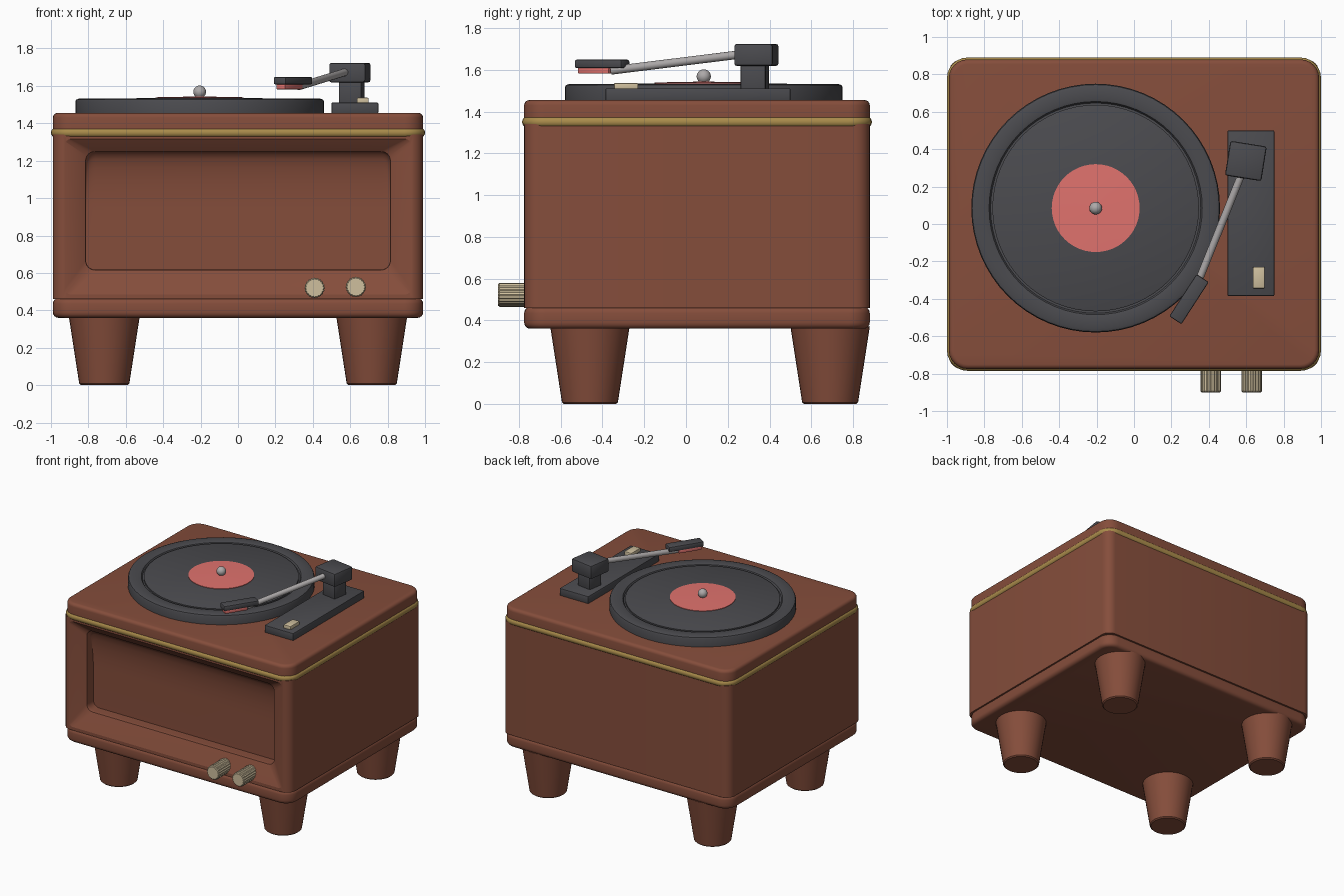
import bpy, bmesh, math
from mathutils import Vector, Matrix

cube = bpy.data.objects.get("Cube")
if cube:
    bpy.data.objects.remove(cube, do_unlink=True)


def material(name, rgb):
    m = bpy.data.materials.new(name)
    m.use_nodes = True
    m.diffuse_color = (*rgb, 1)
    bsdf = m.node_tree.nodes["Principled BSDF"]
    bsdf.inputs["Base Color"].default_value = (*rgb, 1)
    bsdf.inputs["Roughness"].default_value = 0.6
    return m


WOOD = material("walnut wood", (0.235, 0.075, 0.044))
DARK = material("charcoal", (0.07, 0.07, 0.078))
GOLD = material("brass", (0.40, 0.26, 0.07))
CREAM = material("cream", (0.62, 0.52, 0.34))
SILVER = material("silver", (0.42, 0.40, 0.40))
RED = material("label red", (0.75, 0.17, 0.155))


def finish(name, bm, mat, angle=35):
    bmesh.ops.recalc_face_normals(bm, faces=bm.faces)
    mesh = bpy.data.meshes.new(name)
    bm.to_mesh(mesh)
    bm.free()
    mesh.materials.append(mat)
    ob = bpy.data.objects.new(name, mesh)
    bpy.context.collection.objects.link(ob)
    smooth(ob, angle)
    return ob


def smooth(ob, angle=35):
    bpy.ops.object.select_all(action='DESELECT')
    ob.select_set(True)
    bpy.context.view_layer.objects.active = ob
    bpy.ops.object.shade_smooth_by_angle(angle=math.radians(angle))


def rounded(a0, a1, b0, b1, r, n=6):
    """Outline of a rounded rectangle."""
    pts = []
    corners = [(a1 - r, b1 - r), (a0 + r, b1 - r), (a0 + r, b0 + r), (a1 - r, b0 + r)]
    for k, (a, b) in enumerate(corners):
        for i in range(n + 1):
            t = (k + i / n) * math.pi / 2
            pts.append((a + r * math.cos(t), b + r * math.sin(t)))
    return pts


def loft(name, loops, mat, angle=35):
    """Skin a stack of equal-length loops and cap both ends."""
    bm = bmesh.new()
    rings = [[bm.verts.new(p) for p in loop] for loop in loops]
    for lo, hi in zip(rings, rings[1:]):
        for i in range(len(lo)):
            j = (i + 1) % len(lo)
            bm.faces.new((lo[i], lo[j], hi[j], hi[i]))
    bm.faces.new(rings[0])
    bm.faces.new(rings[-1])
    return finish(name, bm, mat, angle)


def slab(name, profile, radius, mat, angle=35):
    """Cabinet layer; profile is (outset, z)."""
    loops = []
    for o, z in profile:
        outline = rounded(-0.99 - o, 0.99 + o, -0.775 - o, 0.88 + o, radius + o)
        loops.append([(x, y, z) for x, y in outline])
    return loft(name, loops, mat, angle)


def lathe(name, profile, mat, centre, n=48, axis='Z', angle=35):
    """Turned part; profile is (radius, height)."""
    loops = [[(r * math.cos(2 * math.pi * i / n), r * math.sin(2 * math.pi * i / n), h)
              for i in range(n)] for r, h in profile]
    ob = loft(name, loops, mat, angle)
    turn = Matrix.Rotation(math.pi / 2, 4, 'X') if axis == 'Y' else Matrix()
    ob.data.transform(Matrix.Translation(centre) @ turn)
    return ob


def box(name, size, centre, mat, turn=0, bevel=0.008):
    bm = bmesh.new()
    bmesh.ops.create_cube(bm, size=1)
    bmesh.ops.scale(bm, vec=size, verts=bm.verts)
    bmesh.ops.bevel(bm, geom=bm.edges[:], offset=bevel, segments=2, affect='EDGES', profile=0.5)
    bm.transform(Matrix.Translation(centre) @ Matrix.Rotation(math.radians(turn), 4, 'Z'))
    return finish(name, bm, mat)


def rounded_edge(z0, z1, r, top=True, bottom=True, n=4):
    """Profile with softened edges for a slab."""
    steps = [i / n * math.pi / 2 for i in range(n + 1)]
    low = [(-r + r * math.sin(t), z0 + r - r * math.cos(t)) for t in steps] if bottom else [(0, z0)]
    high = [(-r + r * math.cos(t), z1 - r + r * math.sin(t)) for t in steps] if top else [(0, z1)]
    return low + high


# Cabinet layers
slab("cabinet_base", rounded_edge(0.36, 0.465, 0.03), 0.1, WOOD)
body = slab("cabinet_body", [(0, 0.46), (0, 1.34)], 0.07, WOOD)
slab("cabinet_lid", rounded_edge(1.36, 1.455, 0.025, bottom=False), 0.1, WOOD)
slab("brass_trim", [(0.01 - 0.022 * (1 - math.sin(math.pi * i / 8)), 1.35 - 0.025 * math.cos(math.pi * i / 8))
                    for i in range(9)], 0.1, GOLD, 60)

# Front recess: sloped frame, then a shallow panel with a coved top
sections = [(0.925, 0.485, 1.315, -0.95, 0.03), (0.925, 0.485, 1.315, -0.775, 0.03),
            (0.815, 0.615, 1.25, -0.715, 0.05)]
for i in range(7):
    t = i / 6 * math.pi / 2
    sections.append((0.813, 0.617, 0.95 + 0.298 * math.cos(t), -0.705 + 0.07 * math.sin(t), 0.05))
cutter = loft("recess_cutter", [[(x, y, z) for x, z in rounded(-w, w, z0, z1, r)]
                                for w, z0, z1, y, r in sections], WOOD)
cut = body.modifiers.new("recess", 'BOOLEAN')
cut.operation = 'DIFFERENCE'
cut.solver = 'EXACT'
cut.object = cutter
bpy.ops.object.select_all(action='DESELECT')
bpy.context.view_layer.objects.active = body
body.select_set(True)
bpy.ops.object.modifier_apply(modifier="recess")
bpy.data.objects.remove(cutter, do_unlink=True)
smooth(body, 35)

# Tapered legs
for side, x in (("right", -0.715), ("left", 0.715)):
    for end, y in (("front", -0.46), ("back", 0.69)):
        lathe(f"{end}_{side}_leg", [(0.125, 0), (0.134, 0.008), (0.19, 0.37)], WOOD, (x, y, 0), 32)

# Control knobs with fluted rims
for i, (x, z) in enumerate(((0.41, 0.52), (0.63, 0.525))):
    loops = []
    for r, y in ((0.055, -0.69), (0.055, -0.893), (0.049, -0.9)):
        loops.append([(x + (r - 0.004 * (k % 2)) * math.cos(k * math.pi / 20), y,
                       z + (r - 0.004 * (k % 2)) * math.sin(k * math.pi / 20)) for k in range(40)])
    loft(f"control_knob_{i + 1}", loops, CREAM, 25)

# Platter, record, label and spindle
HUB = (-0.205, 0.085, 0)
lathe("platter", [(0.665, 1.45), (0.665, 1.515), (0.66, 1.526), (0.645, 1.532), (0.585, 1.532),
                  (0.57, 1.528), (0.562, 1.515)], DARK, HUB, 64)
lathe("record", [(0.552, 1.512), (0.552, 1.528), (0.545, 1.531), (0.03, 1.538)], DARK, HUB, 64)
lathe("record_label", [(0.235, 1.532), (0.235, 1.539), (0.03, 1.543)], RED, HUB, 48)
ball = [(0.034 * math.cos(t), 1.568 + 0.034 * math.sin(t))
        for t in (math.radians(-50 + 15 * k) for k in range(10))]
lathe("spindle", [(0.02, 1.535)] + ball, SILVER, HUB, 24, angle=60)

# Tonearm mount and switch
box("tonearm_plate", (0.25, 0.885, 0.06), (0.625, 0.0575, 1.481), DARK, bevel=0.006)
box("speed_switch", (0.062, 0.115, 0.035), (0.667, -0.287, 1.519), CREAM, bevel=0.005)
box("tonearm_post", (0.122, 0.122, 0.14), (0.608, 0.33, 1.565), DARK, -9)
box("tonearm_pivot", (0.197, 0.187, 0.105), (0.598, 0.337, 1.671), DARK, -9, 0.012)

# Tonearm rod
start, end = Vector((0.585, 0.29, 1.677)), Vector((0.325, -0.355, 1.597))
rod = lathe("tonearm_rod", [(0.02, 0), (0.02, (end - start).length)], SILVER, (0, 0, 0), 16)
rod.data.transform(Matrix.Translation(start) @ (end - start).to_track_quat('Z', 'Y').to_matrix().to_4x4())

# Headshell and cartridge
box("headshell", (0.078, 0.268, 0.04), (0.294, -0.402, 1.628), DARK, -33)
box("cartridge", (0.055, 0.175, 0.03), (0.275, -0.43, 1.596), RED, -33, 0.005)
